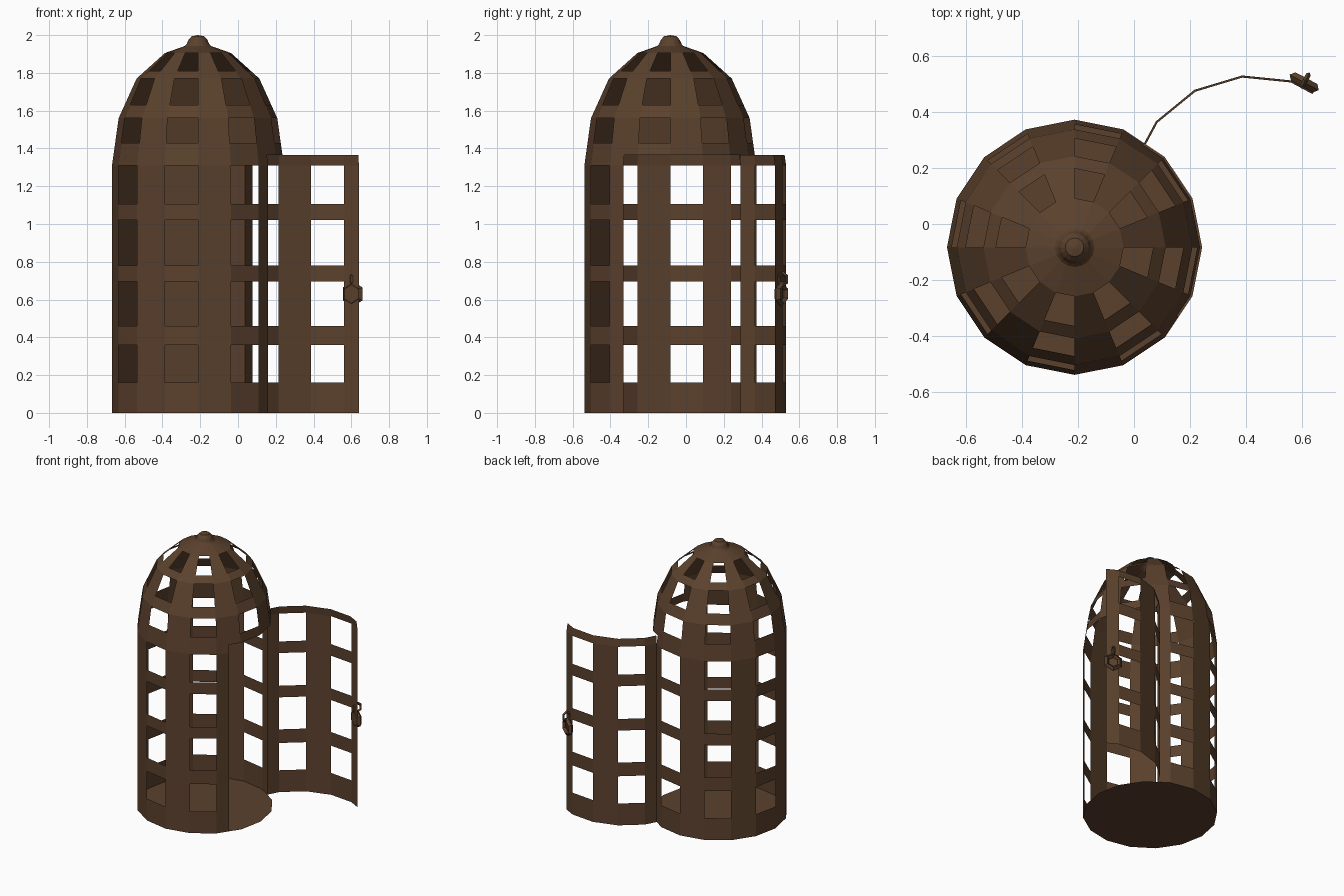
import bpy, bmesh, math
from mathutils import Matrix, Vector

if "Cube" in bpy.data.objects:
    bpy.data.objects.remove(bpy.data.objects["Cube"])

CX, CY = -0.212, -0.083
STEP = 22.5
HALF = math.cos(math.radians(STEP / 2))
HINGE, LATCH = 56.25, -33.75      # door edges, both halfway along a facet
SWING = 95.5
DOOR_TOP = 1.365

# radius profile of wall and dome: (radius, height)
PROFILE = [(0.455, 0), (0.455, 1.31), (0.42, 1.56), (0.325, 1.77), (0.175, 1.905), (0.07, 1.942)]
# height rows and the bands that are open windows
ROWS = [0, .16, .36, .46, .695, .78, 1.02, 1.105, 1.31, DOOR_TOP, 1.43, 1.56,
        1.63, 1.77, 1.81, 1.905, 1.942]
WINDOWS = {.16, .46, .78, 1.105, 1.43, 1.63, 1.81}

wood = bpy.data.materials.new("brown_metal")
wood.diffuse_color = (0.105, 0.053, 0.026, 1)
wood.use_nodes = True
wood.node_tree.nodes["Principled BSDF"].inputs["Base Color"].default_value = wood.diffuse_color


def radius(z):
    for (r0, z0), (r1, z1) in zip(PROFILE, PROFILE[1:]):
        if z <= z1:
            return r0 + (r1 - r0) * (z - z0) / (z1 - z0)


def point(angle, z):
    r = radius(z) * (1 if angle % STEP == 0 else HALF)
    a = math.radians(angle)
    return Vector((CX + r * math.cos(a), CY + r * math.sin(a), z))


def finish(bm, name):
    mesh = bpy.data.meshes.new(name)
    bmesh.ops.remove_doubles(bm, verts=bm.verts, dist=1e-5)
    bm.to_mesh(mesh)
    bm.free()
    mesh.materials.append(wood)
    obj = bpy.data.objects.new(name, mesh)
    bpy.context.collection.objects.link(obj)
    return obj


def lattice(angles, keep):
    """Faceted sheet around the cage with alternate facets pierced by windows."""
    bm = bmesh.new()
    for a, b in zip(angles, angles[1:]):
        pierced = math.floor(a / STEP) % 2 == 1
        for z0, z1 in zip(ROWS, ROWS[1:]):
            if keep(a, z0) and not (pierced and z0 in WINDOWS):
                corners = [point(a, z0), point(b, z0), point(b, z1), point(a, z1)]
                bm.faces.new([bm.verts.new(p) for p in corners])
    return bm


def in_door(a, z):
    return LATCH <= a < HINGE and z < DOOR_TOP


angles = sorted([k * STEP for k in range(-8, 9)] + [HINGE, LATCH])

# cage walls and dome, with the doorway left open
bm = lattice(angles, lambda a, z: not in_door(a, z))
finish(bm, "cage_body")

# floor
bm = bmesh.new()
bm.faces.new([bm.verts.new(point(k * STEP, 0)) for k in range(16)])
finish(bm, "floor")

# door, swung open about its hinge
bm = lattice(angles, in_door)
bmesh.ops.rotate(bm, verts=bm.verts, cent=point(HINGE, 0),
                 matrix=Matrix.Rotation(math.radians(SWING), 3, 'Z'))
finish(bm, "door")

# finial on top of the dome
bm = bmesh.new()
knob = [(0.073, 1.938), (0.06, 1.952), (0.05, 1.975), (0.033, 1.994), (0, 2.0)]
path = [bm.verts.new((CX + r, CY, z)) for r, z in knob]
edges = [bm.edges.new(pair) for pair in zip(path, path[1:])]
bmesh.ops.spin(bm, geom=path + edges, cent=(CX, CY, 0), axis=(0, 0, 1),
               angle=math.tau, steps=16)
finish(bm, "finial")


def ring(name, loc, turn, major, minor, count, tall=1.0):
    """Upright low-poly ring, turned about z."""
    bpy.ops.mesh.primitive_torus_add(major_segments=count, minor_segments=4,
                                     major_radius=major, minor_radius=minor)
    obj = bpy.context.object
    obj.name = name
    obj.data.transform(Matrix.Translation(loc) @ Matrix.Rotation(math.radians(turn), 4, 'Z')
                       @ Matrix.Diagonal((1, 1, tall, 1))
                       @ Matrix.Rotation(math.pi / 2, 4, 'X')
                       @ Matrix.Rotation(math.pi / 6, 4, 'Z'))
    obj.data.materials.append(wood)


# latch: hexagonal pull ring hanging from a small staple on the door edge
ring("latch_ring", (0.607, 0.505, 0.63), -28, 0.051, 0.017, 6)
ring("latch_staple", (0.611, 0.512, 0.708), 62, 0.028, 0.009, 6, 1.15)
